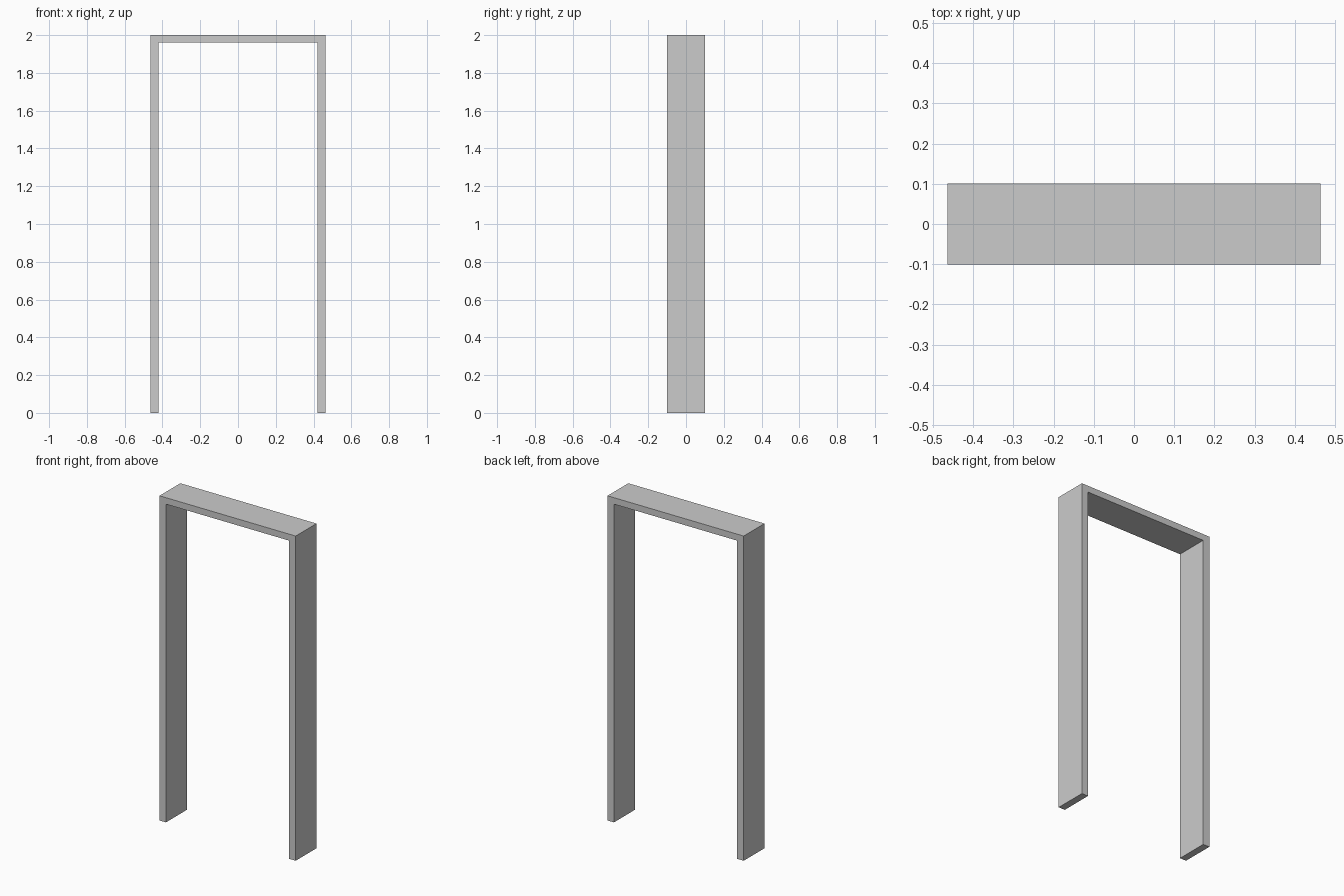
import bpy, bmesh

if "Cube" in bpy.data.objects:
    bpy.data.objects.remove(bpy.data.objects["Cube"])

W, IN = 0.464, 0.42      # outer and inner half widths
H, SOFFIT = 2.0, 1.96    # overall height and opening height
D = 0.101                # half depth

# Door frame: U-shaped profile extruded front to back
half = [(IN, SOFFIT), (IN, 0), (W, 0), (W, H)]
profile = half + [(-x, z) for x, z in reversed(half)]

bm = bmesh.new()
face = bm.faces.new([bm.verts.new((x, -D, z)) for x, z in profile])
ext = bmesh.ops.extrude_face_region(bm, geom=[face], use_keep_orig=True)
verts = [g for g in ext["geom"] if isinstance(g, bmesh.types.BMVert)]
bmesh.ops.translate(bm, verts=verts, vec=(0, 2 * D, 0))

# Split the U faces into clean mitred quads at the corners
bm.verts.ensure_lookup_table()
for y in (-D, D):
    for s in (-1, 1):
        pair = [min(bm.verts, key=lambda v: (v.co.x - s * x) ** 2 + (v.co.y - y) ** 2 + (v.co.z - z) ** 2)
                for x, z in ((IN, SOFFIT), (W, H))]
        bmesh.ops.connect_verts(bm, verts=pair)
bmesh.ops.recalc_face_normals(bm, faces=bm.faces[:])

mesh = bpy.data.meshes.new("door_frame")
bm.to_mesh(mesh)
bm.free()
bpy.context.collection.objects.link(bpy.data.objects.new("door_frame", mesh))
